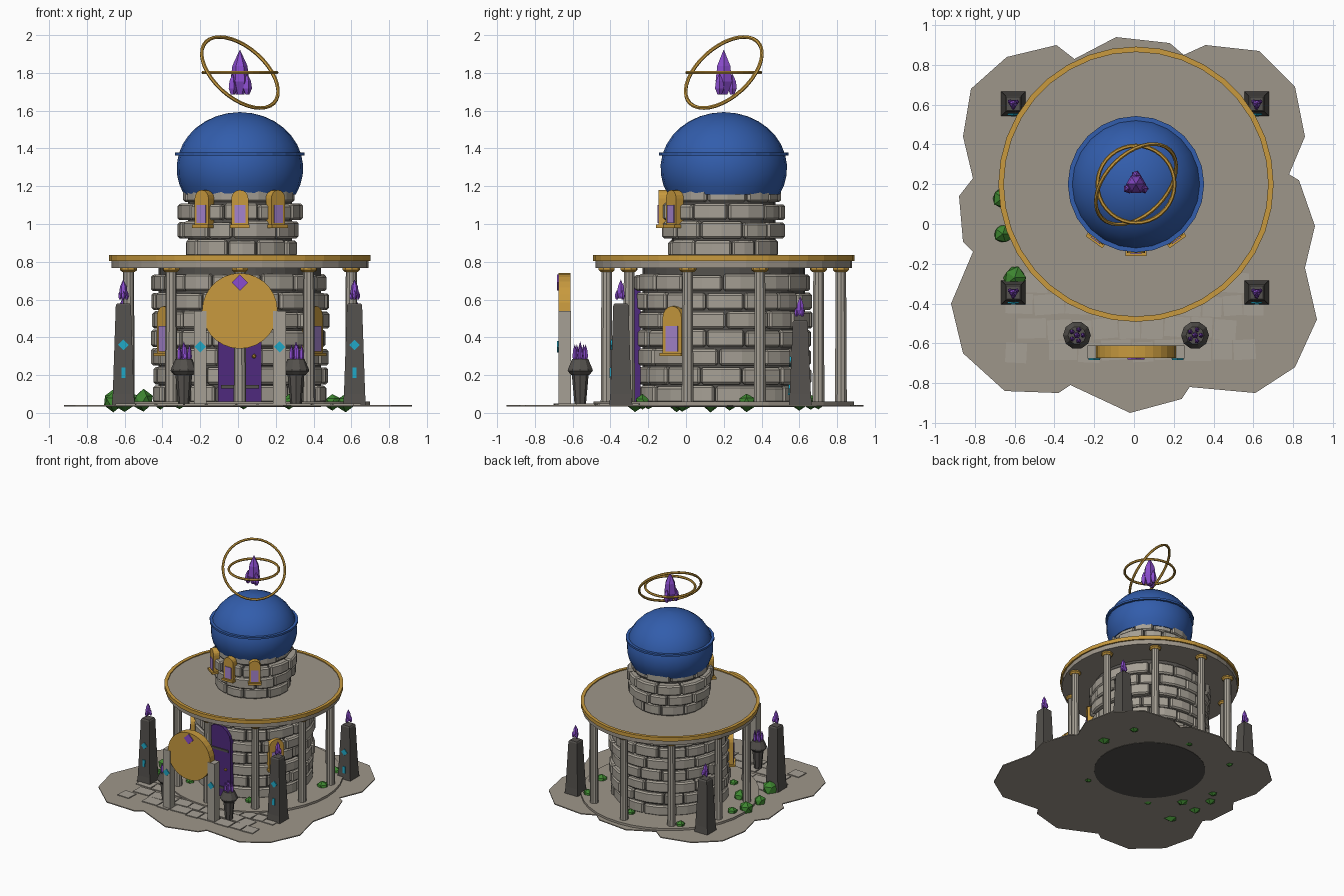
import bpy, bmesh, math, random
from mathutils import Matrix, Vector

random.seed(4)
if "Cube" in bpy.data.objects:
    bpy.data.objects.remove(bpy.data.objects["Cube"])

CX, CY = 0.01, 0.2          # tower axis
GROUND = 0.042


def material(name, rgb):
    lin = [((c / 255 + 0.055) / 1.055) ** 2.4 for c in rgb] + [1]
    m = bpy.data.materials.new(name)
    m.use_nodes = True
    m.diffuse_color = lin
    m.node_tree.nodes["Principled BSDF"].inputs["Base Color"].default_value = lin
    return m


STONE = material("pale stone", (166, 160, 149))
EARTH = material("warm slab", (158, 150, 138))
DARK = material("dark stone", (84, 81, 77))
BLUE = material("dome blue", (50, 93, 172))
GOLD = material("gold", (200, 154, 62))
CRYSTAL = material("crystal purple", (138, 76, 205))
DOOR = material("door purple", (78, 42, 125))
PANE = material("lavender glass", (165, 132, 205))
LEAF = material("leaf green", (62, 134, 48))
CYAN = material("cyan rune", (32, 166, 196))


def finish(name, bm, mat, matrix=None, smooth=False):
    bmesh.ops.recalc_face_normals(bm, faces=bm.faces)
    me = bpy.data.meshes.new(name)
    bm.to_mesh(me)
    bm.free()
    me.materials.append(mat)
    ob = bpy.data.objects.new(name, me)
    bpy.context.collection.objects.link(ob)
    if matrix:
        ob.matrix_world = matrix
    if smooth:
        for o in bpy.context.selected_objects:
            o.select_set(False)
        ob.select_set(True)
        bpy.context.view_layer.objects.active = ob
        bpy.ops.object.shade_smooth_by_angle(angle=math.radians(35))
    return ob


def lathe(name, profile, sides, mat, matrix, closed=False, smooth=False, turn=0.0):
    """Spin (radius, z) pairs; an open profile gets end caps."""
    bm = bmesh.new()
    rings = []
    for r, z in profile:
        angles = [turn + math.tau * i / sides for i in range(sides)]
        rings.append([bm.verts.new((r * math.cos(a), r * math.sin(a), z)) for a in angles])
    pairs = list(zip(rings, rings[1:])) + ([(rings[-1], rings[0])] if closed else [])
    for lo, hi in pairs:
        for i in range(sides):
            j = (i + 1) % sides
            bm.faces.new((lo[i], lo[j], hi[j], hi[i]))
    if not closed:
        bm.faces.new(rings[0])
        bm.faces.new(rings[-1])
    return finish(name, bm, mat, matrix, smooth)


def slab(name, outline, depth, mat, matrix):
    """Extrude an upright (x, z) outline towards local -y."""
    bm = bmesh.new()
    face = bm.faces.new([bm.verts.new((x, 0, z)) for x, z in outline])
    ext = bmesh.ops.extrude_face_region(bm, geom=[face])["geom"]
    bmesh.ops.translate(bm, vec=(0, -depth, 0), verts=[v for v in ext if isinstance(v, bmesh.types.BMVert)])
    return finish(name, bm, mat, matrix)


def at(x, y, z=0.0):
    return Matrix.Translation((x, y, z))


def around(angle, radius, z=0.0):
    """Frame on the tower wall; angle is degrees from the front towards +x."""
    return at(CX, CY, z) @ Matrix.Rotation(math.radians(angle), 4, "Z") @ at(0, -radius)


def rect(w, z0, z1):
    return [(-w, z0), (w, z0), (w, z1), (-w, z1)]


def diamond(r, z):
    return [(0, z - r), (r, z), (0, z + r), (-r, z)]


def arch(w, z0, z1, steps=8):
    arc = [math.pi * i / steps for i in range(steps + 1)]
    return [(-w, z0), (w, z0)] + [(w * math.cos(a), z1 - w + w * math.sin(a)) for a in arc]


def crystal(name, r, height, matrix, sides=6):
    lathe(name, [(r * .45, 0), (r, height * .3), (r * .8, height * .65), (r * .04, height)],
          sides, CRYSTAL, matrix)


def bricks(name, radii, z0, row_h, count):
    """Courses of separate curved blocks with staggered joints."""
    bm = bmesh.new()
    for row, radius in enumerate(radii):
        lo = z0 + row * row_h + .003
        hi = lo + row_h - .008
        start = row % 2 * .5 + random.uniform(-.12, .12)
        cuts = [(start + i + random.uniform(-.17, .17)) * math.tau / count for i in range(count)]
        cuts.append(cuts[0] + math.tau)
        for a, b in zip(cuts, cuts[1:]):
            a, b = a + .004 / radius, b - .004 / radius
            out = radius + random.uniform(-.01, .01)
            top = hi + random.uniform(-.006, .003)
            loops = []
            for t in (a, (a + b) / 2, b):
                c, s = math.cos(t), math.sin(t)
                section = ((out - .07, lo), (out, lo), (out, top), (out - .07, top))
                loops.append([bm.verts.new((r * c, r * s, z)) for r, z in section])
            for p, q in zip(loops, loops[1:]):
                for i in range(4):
                    bm.faces.new((p[i], p[i - 1], q[i - 1], q[i]))
            bm.faces.new(loops[0])
            bm.faces.new(loops[-1])
    ob = finish(name, bm, STONE, at(CX, CY))
    mod = ob.modifiers.new("worn edges", "BEVEL")
    mod.width, mod.segments, mod.limit_method = .011, 1, "ANGLE"


# Scalloped ground slab, outline in hundredths
edge = [(-9, -94), (18, -91), (25, -85), (36, -90), (63, -87), (81, -69), (86, -44), (78, -25),
        (83, -22), (91, 1), (86, 22), (92, 48), (81, 72), (61, 85), (28, 82), (24, 88), (-2, 95),
        (-32, 81), (-38, 85), (-65, 84), (-86, 65), (-92, 40), (-81, 14), (-86, 9), (-88, -14),
        (-81, -23), (-86, -44), (-82, -68), (-64, -84), (-39, -90), (-30, -83)]
flat = at(0, 0, GROUND) @ Matrix.Rotation(math.pi / 2, 4, "X")
slab("ground", [(x / 100, -y / 100) for x, y in edge], .008, EARTH,
     at(0, 0, GROUND - .008) @ Matrix.Rotation(-math.pi / 2, 4, "X"))

# Paving in front of the tower
bm = bmesh.new()
for row in range(5):
    x = -.65 + row % 2 * .06
    while x < .58:
        w = random.uniform(.1, .16)
        mid = Vector((x + w / 2, -.64 + row * .115 + random.uniform(-.01, .01), GROUND))
        if random.random() < .9 and (row < 3 or abs(mid.x) > .42):
            spin = Matrix.Rotation(random.uniform(-.08, .08), 4, "Z")
            size = Matrix.Diagonal((w - .008, .1, .014, 1))
            bmesh.ops.create_cube(bm, size=1, matrix=Matrix.Translation(mid) @ spin @ size)
        x += w
finish("paving", bm, STONE)

# Tower walls
axis = at(CX, CY)
lathe("round_step", [(.69, GROUND), (.69, .06)], 36, EARTH, axis)
lathe("lower_core", [(.43, .031), (.43, .77)], 32, DARK, axis)
lathe("upper_core", [(.275, .8), (.275, 1.22)], 24, DARK, axis)
bricks("lower_bricks", [.455, .462, .465, .46, .467, .462, .466], .05, .0985, 14)
bricks("upper_bricks", [.295, .32, .33, .3], .825, .096, 10)

# Balcony and its gold rim
lathe("balcony", [(.68, .768), (.68, .828)], 36, EARTH, axis)
lathe("balcony_rim", [(.665, .805), (.692, .805), (.692, .836), (.665, .836)], 36, GOLD, axis, closed=True)

# Colonnade
for i in range(10):
    spot = around(i * 36, .62)
    lathe("column", [(.033, .058), (.029, .76)], 10, STONE, spot)
    lathe("column_cap", [(.033, .745), (.046, .757), (.046, .77)], 8, GOLD, spot, turn=math.pi / 8)

# Dome and band
dome = [(.335 * math.cos(t), 1.295 + .297 * math.sin(t))
        for t in (math.radians(-28 + 117 * i / 11) for i in range(12))]
lathe("dome", dome, 24, BLUE, axis, smooth=True)
lathe("dome_band", [(.31, 1.363), (.343, 1.363), (.343, 1.379), (.31, 1.379)], 24, BLUE, axis, closed=True)


# Arched windows
def window(angle, radius, w, z0, z1):
    slab("window_frame", arch(w, z0, z1), .05, GOLD, around(angle, radius))
    slab("window_pane", rect(w * .64, z0 + .02, z1 - w * 1.75), .005, PANE, around(angle, radius + .05))
    slab("window_sill", rect(w * 1.15, z0 - .005, z0 + .012), .065, GOLD, around(angle, radius))


for a in (-36, 0, 36):
    window(a, .295, .045, .985, 1.18)
for a in (-56, 56):
    window(a, .44, .06, .305, .565)

# Door
wall = around(0, .44)
slab("door", arch(.115, .06, .66), .042, DOOR, wall)
for z in (.13, .45):
    slab("door_strap", rect(.1, z, z + .018), .05, DARK, wall)
bm = bmesh.new()
bmesh.ops.create_icosphere(bm, subdivisions=1, radius=.013)
finish("door_knob", bm, GOLD, around(0, .49, .3) @ at(.075, 0))

# Gold disc gate on two posts
lathe("gate_disc", [(.2, 0), (.2, .062)], 28, GOLD,
      at(CX, -.612, .54) @ Matrix.Rotation(math.pi / 2, 4, "X"))
slab("gate_gem", diamond(.043, .69), .008, CRYSTAL, at(CX, -.674))
for x in (CX - .21, CX + .21):
    slab("gate_post", rect(.034, GROUND, .54), .066, STONE, at(x, -.61))
    slab("gate_rune", diamond(.03, .35), .007, CYAN, at(x, -.676))

# Obelisks, the rear pair lower
for y, top in ((-.345, .58), (.605, .49)):
    for x in (-.607, .617):
        spot = at(x, y)
        half = math.sqrt(2)
        lathe("obelisk", [(.061 * half, GROUND), (.056 * half, .1), (.04 * half, top - .01), (.033 * half, top)],
              4, DARK, spot, turn=math.pi / 4)
        lean = at(x, y - .0605, 0) @ Matrix.Rotation(-.037, 4, "X")
        drop = .58 - top
        slab("obelisk_rune", diamond(.028, .36 - drop), .007, CYAN, lean)
        slab("obelisk_mark", rect(.011, .185 - drop, .24 - drop), .007, CYAN, lean)
        crystal("obelisk_crystal", .022, .1, at(x, y, top + .025))
        for i in range(3):
            a = math.tau * i / 3 + .5
            crystal("obelisk_shard", .012, .05, at(x + .02 * math.cos(a), y + .02 * math.sin(a), top + .02), 5)

# Braziers with crystal flames
for x in (CX - .297, CX + .297):
    spot = at(x, -.56)
    lathe("brazier_stem", [(.03, GROUND), (.046, .22)], 8, DARK, spot)
    lathe("brazier_bowl", [(.05, .2), (.07, .222), (.068, .232), (.045, .285)], 10, DARK, spot)
    crystal("brazier_flame", .016, .11, at(x, -.56, .268))
    for i in range(5):
        a = math.tau * i / 5
        crystal("brazier_flame", .013, .095, at(x + .03 * math.cos(a), -.56 + .03 * math.sin(a), .268), 5)

# Floating crystal and its rings
crystal("great_crystal", .05, .235, at(CX, CY, 1.685))
for i in range(3):
    a = math.tau * i / 3 + math.pi / 2
    crystal("great_shard", .025, .11, at(CX + .045 * math.cos(a), CY + .045 * math.sin(a), 1.685), 5)


def ring(name, radius, normal):
    tilt = Vector(normal).to_track_quat("Z", "Y").to_matrix().to_4x4()
    tube = [(radius + .01 * math.cos(t), .01 * math.sin(t)) for t in (math.tau * i / 6 for i in range(6))]
    lathe(name, tube, 36, GOLD, at(CX, CY, 1.802) @ tilt, closed=True)


ring("level_ring", .194, (0, 0, 1))
ring("tilted_ring", .242, (.55, -.55, .63))

# Bushes at the foot of the tower
for x, y, r in ((-.66, .13, .06), (-.66, -.05, .05), (-.6, -.27, .062), (-.6, .23, .045), (-.5, -.02, .06),
                (.57, .32, .05), (.5, .6, .045), (-.41, .66, .042), (.03, .7, .04), (-.31, -.2, .04), (.27, -.23, .04)):
    bm = bmesh.new()
    bmesh.ops.create_icosphere(bm, subdivisions=1, radius=r)
    for v in bm.verts:
        v.co *= random.uniform(.88, 1.08)
    finish("bush", bm, LEAF, at(x, y, max(r * 1.08, GROUND + .015)))
